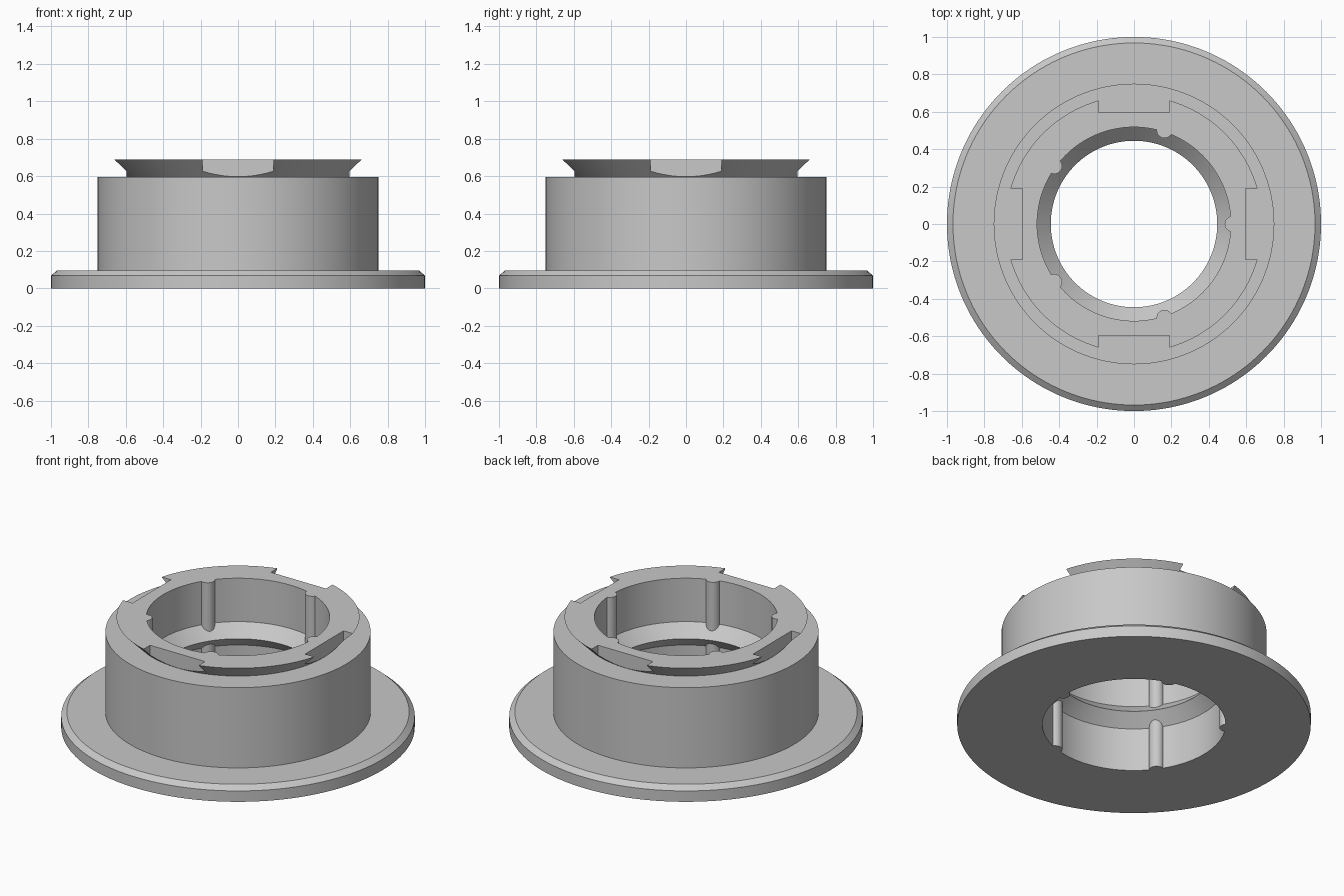
import bpy, bmesh, math
from mathutils import Matrix, Vector

if "Cube" in bpy.data.objects:
    bpy.data.objects.remove(bpy.data.objects["Cube"], do_unlink=True)

SEGMENTS = 160
TOP = 0.688
SHOULDER = 0.596
BORE = 0.518
THROAT = 0.445

grey = bpy.data.materials.new("plain_grey")
grey.use_nodes = True
colour = (0.58, 0.58, 0.58, 1)
grey.diffuse_color = colour
grey.node_tree.nodes["Principled BSDF"].inputs["Base Color"].default_value = colour


def make_object(name, bm):
    bmesh.ops.recalc_face_normals(bm, faces=bm.faces)
    mesh = bpy.data.meshes.new(name)
    bm.to_mesh(mesh)
    bm.free()
    mesh.materials.append(grey)
    obj = bpy.data.objects.new(name, mesh)
    bpy.context.collection.objects.link(obj)
    return obj


def lathe(name, profile):
    """Turn a closed (radius, height) outline around z."""
    bm = bmesh.new()
    verts = [bm.verts.new((r, 0, z)) for r, z in profile]
    edges = [bm.edges.new((v, verts[i - 1])) for i, v in enumerate(verts)]
    bmesh.ops.spin(bm, geom=verts + edges, cent=(0, 0, 0), axis=(0, 0, 1),
                   angle=math.tau, steps=SEGMENTS, use_merge=True)
    bmesh.ops.remove_doubles(bm, verts=bm.verts, dist=1e-5)
    return make_object(name, bm)


def combine(target, tool, operation):
    """Apply a boolean and discard its tool."""
    tool.hide_render = True
    mod = target.modifiers.new(operation.title(), 'BOOLEAN')
    mod.operation = operation
    mod.solver = 'EXACT'
    mod.object = tool
    bpy.context.view_layer.objects.active = target
    bpy.ops.object.modifier_apply(modifier=mod.name)
    bpy.data.objects.remove(tool, do_unlink=True)


# Flanged body: chamfered base, barrel, flared collar and waisted bore
mid, taper = TOP / 2, BORE - THROAT
collar = 0.595
body = lathe("flanged_body", [
    (BORE, 0), (1, 0), (1, 0.068), (0.968, 0.095), (0.75, 0.095),
    (0.75, SHOULDER), (collar, SHOULDER), (collar + TOP - SHOULDER, TOP),
    (BORE, TOP), (BORE, mid + taper), (THROAT, mid), (BORE, mid - taper)])

# Five grip ribs running the length of the bore
bm = bmesh.new()
for i in range(5):
    spot = Matrix.Rotation(math.tau * i / 5, 4, 'Z') @ Vector((0.527, 0, mid))
    bmesh.ops.create_cone(bm, cap_ends=True, segments=32, radius1=0.042,
                          radius2=0.042, depth=TOP, matrix=Matrix.Translation(spot))
combine(body, make_object("bore_ribs", bm), 'UNION')

# Four flat notches through the flared collar
bm = bmesh.new()
for i in range(4):
    place = (Matrix.Rotation(math.tau * i / 4, 4, 'Z')
             @ Matrix.Translation((0.696, 0, SHOULDER + 0.101))
             @ Matrix.Diagonal((0.2, 0.38, 0.2, 1)))
    bmesh.ops.create_cube(bm, size=1, matrix=place)
combine(body, make_object("notch_cutters", bm), 'DIFFERENCE')

# Smooth round walls, crisp edges
bpy.ops.object.select_all(action='DESELECT')
body.select_set(True)
bpy.context.view_layer.objects.active = body
bpy.ops.object.shade_smooth_by_angle(angle=math.radians(30))
